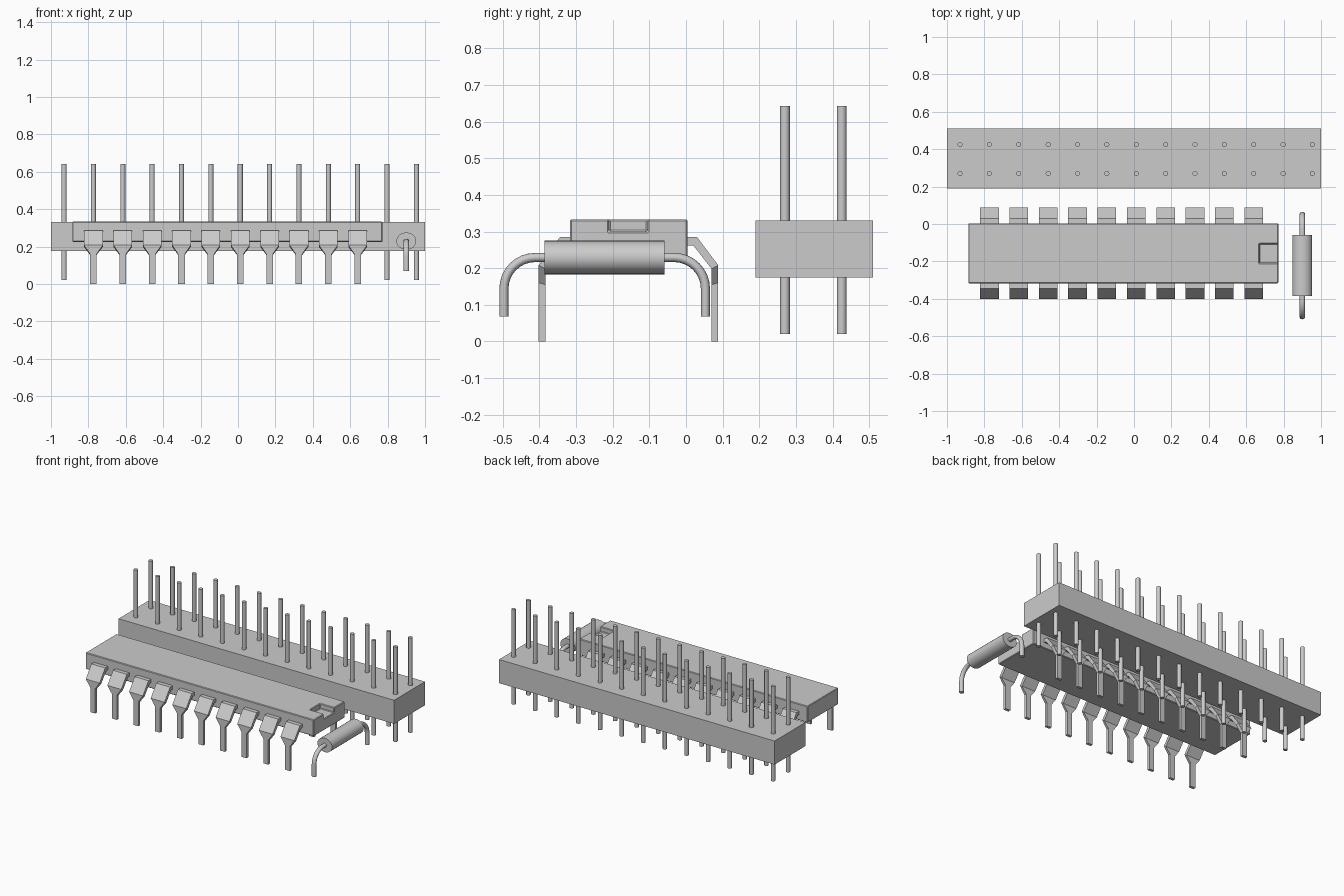
import bpy, bmesh, math
from mathutils import Vector

cube = bpy.data.objects.get("Cube")
if cube:
    bpy.data.objects.remove(cube, do_unlink=True)

grey = bpy.data.materials.new("plain_grey")
grey.use_nodes = True
grey.diffuse_color = (0.6, 0.6, 0.6, 1)
grey.node_tree.nodes["Principled BSDF"].inputs["Base Color"].default_value = (0.6, 0.6, 0.6, 1)

PITCH = 0.157
FIRST = -0.93


def finish(bm, name, smooth=False):
    bmesh.ops.recalc_face_normals(bm, faces=bm.faces)
    mesh = bpy.data.meshes.new(name)
    bm.to_mesh(mesh)
    bm.free()
    mesh.materials.append(grey)
    ob = bpy.data.objects.new(name, mesh)
    bpy.context.collection.objects.link(ob)
    bpy.ops.object.select_all(action='DESELECT')
    ob.select_set(True)
    bpy.context.view_layer.objects.active = ob
    if smooth:
        bpy.ops.object.shade_smooth_by_angle(angle=math.radians(35))
    return ob


def box(name, low, high):
    bm = bmesh.new()
    bmesh.ops.create_cube(bm, size=1)
    low, high = Vector(low), Vector(high)
    for v in bm.verts:
        v.co = (low + high) / 2 + v.co * (high - low)
    return finish(bm, name)


def loft(name, rings, smooth=False):
    """Skin a chain of equal-length rings and cap both ends."""
    bm = bmesh.new()
    loops = [[bm.verts.new(p) for p in ring] for ring in rings]
    for a, b in zip(loops, loops[1:]):
        for i in range(len(a)):
            j = (i + 1) % len(a)
            bm.faces.new((a[i], a[j], b[j], b[i]))
    bm.faces.new(loops[0])
    bm.faces.new(loops[-1])
    return finish(bm, name, smooth)


def circle(center, u, v, sides):
    angles = [2 * math.pi * i / sides for i in range(sides)]
    return [Vector(center) + Vector(u) * math.cos(a) + Vector(v) * math.sin(a) for a in angles]


# Pin header: plastic block and two rows of round pins
box("header_block", (-1, 0.19, 0.175), (1, 0.51, 0.33))
for row, y in (("front", 0.27), ("back", 0.425)):
    for i in range(13):
        x = FIRST + PITCH * i
        loft(f"header_pin_{row}_{i + 1}",
             [circle((x, y, z), (0.0135, 0, 0), (0, 0.0135, 0), 12) for z in (0.02, 0.642)], True)

# Chip body with an end notch and slightly bevelled edges
body = box("chip_body", (-0.885, -0.317, 0.225), (0.772, 0.004, 0.333))
cutter = box("notch_cutter", (0.67, -0.21, 0.3), (0.9, -0.105, 0.4))
cutter.hide_render = True
bpy.context.view_layer.objects.active = body
cut = body.modifiers.new("notch", 'BOOLEAN')
cut.object = cutter
cut.operation = 'DIFFERENCE'
cut.solver = 'EXACT'
bpy.ops.object.modifier_apply(modifier="notch")
bpy.data.objects.remove(cutter, do_unlink=True)
bevel = body.modifiers.new("edge_bevel", 'BEVEL')
bevel.width = 0.004
bevel.segments = 1

# Chip legs: (outer distance, outer z, inner distance, inner z, half width)
LEG = [(0.15, 0.285, 0.15, 0.262, 0.05), (0.187, 0.285, 0.177, 0.262, 0.05),
       (0.245, 0.208, 0.227, 0.198, 0.05), (0.245, 0.16, 0.227, 0.155, 0.0175),
       (0.245, 0, 0.227, 0, 0.0175)]
MIDDLE = -0.157
for side, s in (("front", -1), ("back", 1)):
    for i in range(1, 11):
        x = FIRST + PITCH * i
        loft(f"chip_leg_{side}_{i}",
             [[(x - w, MIDDLE + s * od, oz), (x + w, MIDDLE + s * od, oz),
               (x + w, MIDDLE + s * d, z), (x - w, MIDDLE + s * d, z)]
              for od, oz, d, z, w in LEG])

# Resistor: barrel and two bent wire leads
RX, RY, RZ = 0.9, -0.222, 0.229
loft("resistor_barrel",
     [circle((RX, RY + d, RZ), (0.053, 0, 0), (0, 0, 0.046), 24) for d in (-0.164, 0.164)], True)
for side, s in (("front", -1), ("back", 1)):
    rings = [circle((RX, RY + s * 0.15, RZ), (0.0145, 0, 0), (0, 0, 0.0125), 12)]
    for k in range(9):
        a = math.pi / 2 * k / 8
        out = Vector((0, s * math.sin(a), math.cos(a)))
        center = Vector((RX, RY + s * 0.19, RZ - 0.085)) + out * 0.085
        rings.append(circle(center, (0.0145, 0, 0), out * 0.0125, 12))
    rings.append(circle((RX, RY + s * 0.275, 0.068), (0.0145, 0, 0), (0, s * 0.0125, 0), 12))
    loft(f"resistor_lead_{side}", rings, True)
